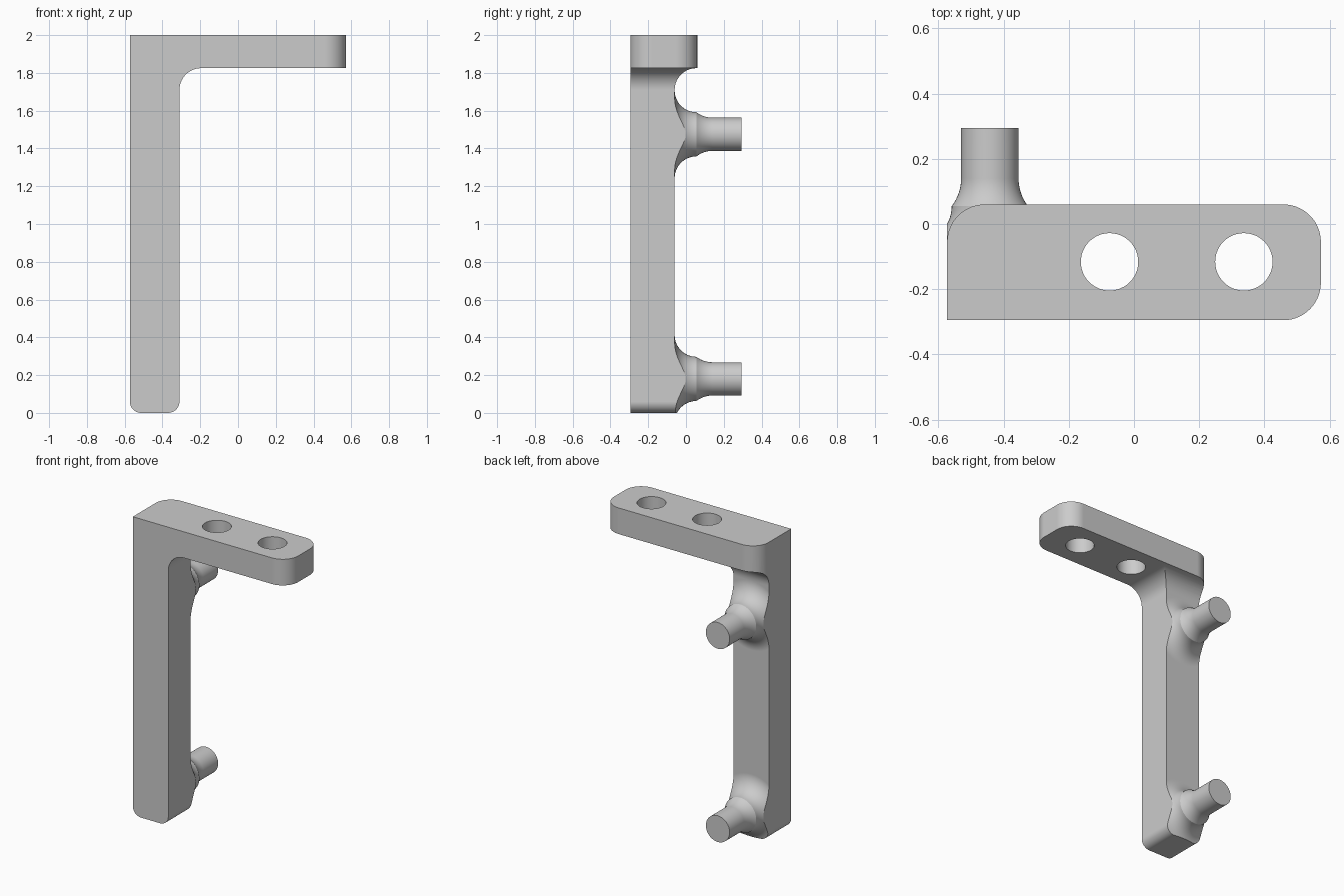
import bpy, bmesh, math
from mathutils import Vector

if "Cube" in bpy.data.objects:
    bpy.data.objects.remove(bpy.data.objects["Cube"], do_unlink=True)

HALF_X, HALF_Y, TOP = 0.573, 0.295, 2.0
BAR_IN, BAR_BACK = -0.31, -0.06        # inner side and back of the upright
PLATE_BACK, PLATE_LOW = 0.06, 1.825
R = 0.115                              # common fillet radius
PEG_X, PEG_R, PEG_HEIGHTS = -0.442, 0.088, (1.475, 0.18)

grey = bpy.data.materials.new("plain grey")
grey.use_nodes = True
grey.diffuse_color = (0.6, 0.6, 0.6, 1)
grey.node_tree.nodes["Principled BSDF"].inputs["Base Color"].default_value = (0.6, 0.6, 0.6, 1)


def arc(cx, cy, r, start, end, n=14):
    angles = [math.radians(start + (end - start) * i / n) for i in range(n + 1)]
    return [(cx + r * math.cos(a), cy + r * math.sin(a)) for a in angles]


def make_object(name, bm):
    bmesh.ops.remove_doubles(bm, verts=bm.verts, dist=1e-5)
    bmesh.ops.recalc_face_normals(bm, faces=bm.faces)
    mesh = bpy.data.meshes.new(name)
    bm.to_mesh(mesh)
    bm.free()
    mesh.materials.append(grey)
    obj = bpy.data.objects.new(name, mesh)
    bpy.context.collection.objects.link(obj)
    return obj


def prism(name, outline, axis, low, high):
    """Extrude a closed outline along x, y or z."""
    place = {"x": lambda a, b: (low, a, b),
             "y": lambda a, b: (a, low, b),
             "z": lambda a, b: (a, b, low)}[axis]
    bm = bmesh.new()
    face = bm.faces.new([bm.verts.new(place(a, b)) for a, b in outline])
    grown = bmesh.ops.extrude_face_region(bm, geom=[face])
    shift = Vector([(high - low) * (axis == k) for k in "xyz"])
    moved = [v for v in grown["geom"] if isinstance(v, bmesh.types.BMVert)]
    bmesh.ops.translate(bm, verts=moved, vec=shift)
    return make_object(name, bm)


def lathe(name, profile, x, z, steps=48):
    """Spin (y, radius) points about a line parallel to y."""
    bm = bmesh.new()
    verts = [bm.verts.new((x + r, y, z)) for y, r in profile]
    edges = [bm.edges.new(pair) for pair in zip(verts, verts[1:])]
    bmesh.ops.spin(bm, geom=verts + edges, cent=(x, 0, z), axis=(0, 1, 0),
                   angle=2 * math.pi, steps=steps, use_merge=True)
    return make_object(name, bm)


def combine(target, other, operation):
    mod = target.modifiers.new(operation, "BOOLEAN")
    mod.operation, mod.object, mod.solver = operation, other, "EXACT"
    bpy.context.view_layer.objects.active = target
    bpy.ops.object.modifier_apply(modifier=mod.name)
    bpy.data.objects.remove(other, do_unlink=True)


# Side outline: upright with a fillet up to the overhanging plate
side = [(-HALF_Y, 0), (BAR_BACK, 0)]
side += arc(BAR_BACK + R, PLATE_LOW - R, R, 180, 90)
side += [(PLATE_BACK, PLATE_LOW), (PLATE_BACK, TOP), (-HALF_Y, TOP)]
bracket = prism("bracket", side, "x", -0.8, 0.8)

# Plan outline: three rounded corners, square front corner on the upright
plan = arc(HALF_X - R, -HALF_Y + R, R, -90, 0) + arc(HALF_X - R, PLATE_BACK - R, R, 0, 90)
plan += arc(-HALF_X + R, PLATE_BACK - R, R, 90, 180)
plan += [(-0.7, PLATE_BACK - R - 0.001), (-0.7, -0.4), (HALF_X - R, -0.4)]
combine(bracket, prism("plan_cutter", plan, "z", -0.1, 2.1), "INTERSECT")

# Pegs with a wide flare at the upright and a small step down to the pin
flare = arc(BAR_BACK + R, 2 * R + 0.002, R, 180, 270)
step = arc(0.14, PEG_R + 0.139, 0.139, 232.3, 270, 8)
profile = [(-0.12, 0), (-0.12, 2 * R + 0.002)] + flare + step + [(HALF_Y, PEG_R), (HALF_Y, 0)]
for height in PEG_HEIGHTS:
    combine(bracket, lathe("peg", profile, PEG_X, height), "UNION")

# Front outline trims the sides of upright and flares together
r = 0.06
front = arc(-HALF_X + r, r, r, 180, 270, 8) + arc(BAR_IN - r, r, r, 270, 360, 8)
front += arc(BAR_IN + R, PLATE_LOW - R, R, 180, 90)
front += [(0.8, PLATE_LOW), (0.8, 2.1), (-HALF_X, 2.1)]
combine(bracket, prism("front_cutter", front, "y", -0.5, 0.5), "INTERSECT")

# Two screw holes through the plate
for x in (-0.075, 0.337):
    circle = arc(x, -0.116, 0.088, 0, 360, 48)[:-1]
    combine(bracket, prism("hole_cutter", circle, "z", 1.7, 2.2), "DIFFERENCE")

# Smooth curves, crisp edges
bpy.ops.object.select_all(action="DESELECT")
bracket.select_set(True)
bpy.context.view_layer.objects.active = bracket
bpy.ops.object.shade_smooth_by_angle(angle=math.radians(25))
weighted = bracket.modifiers.new("weighted_normals", "WEIGHTED_NORMAL")
weighted.keep_sharp = True
